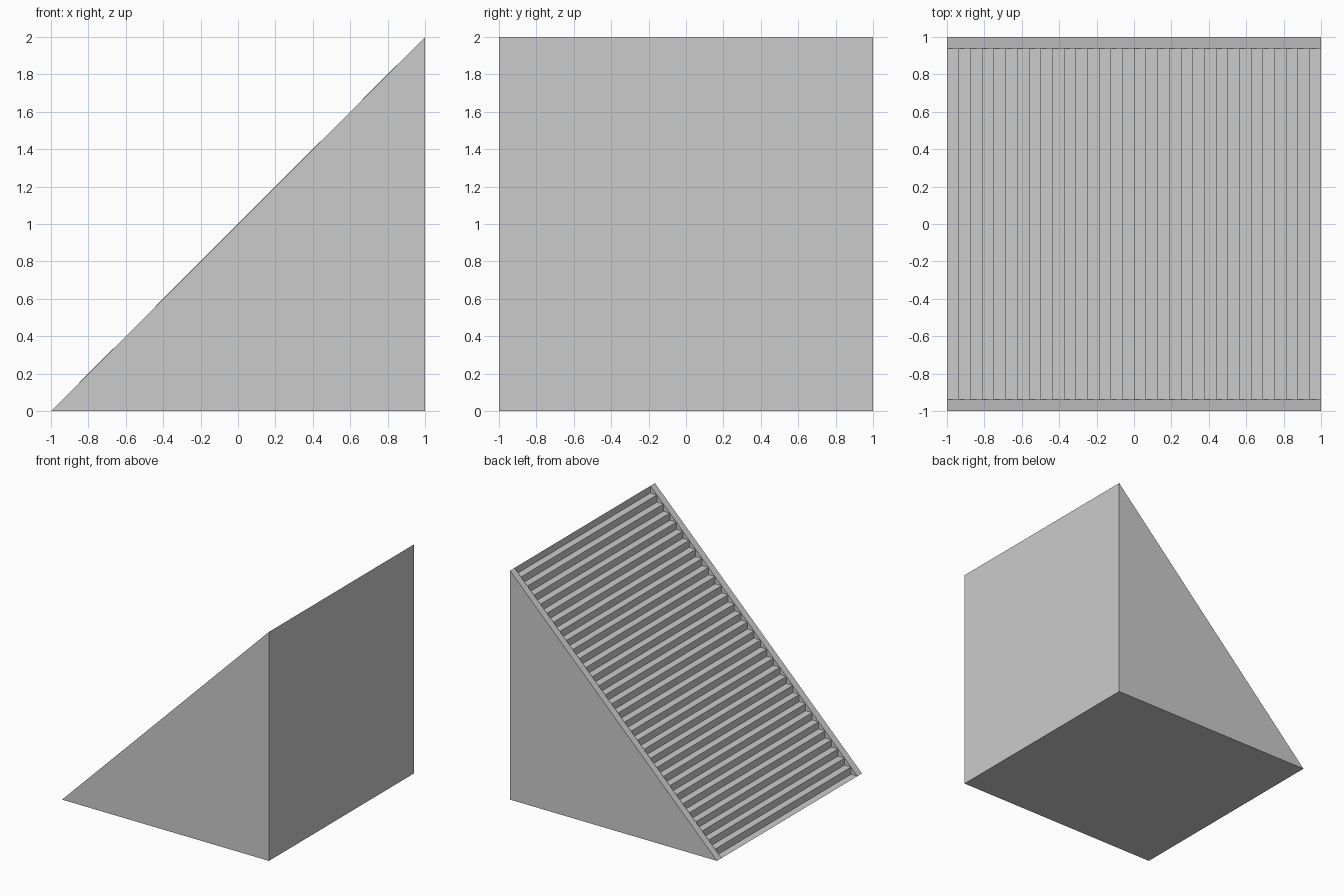
import bpy

if "Cube" in bpy.data.objects:
    bpy.data.objects.remove(bpy.data.objects["Cube"])

STEPS = 32
H = 2 / STEPS          # tread depth, riser height and cheek wall thickness
INNER = 1 - H          # inner face of the cheek walls


def sweep(profile, y0, y1):
    """Quads along y for a profile that runs anticlockwise seen from the front."""
    faces = []
    for (ax, az), (bx, bz) in zip(profile, profile[1:] + profile[:1]):
        faces.append([(ax, y0, az), (ax, y1, az), (bx, y1, bz), (bx, y0, bz)])
    return faces


def cap(profile, y, facing_front):
    pts = [(x, y, z) for x, z in profile]
    return pts if facing_front else pts[::-1]


def make_object(name, polygons):
    index, faces = {}, []
    for poly in polygons:
        faces.append([index.setdefault(p, len(index)) for p in poly])
    mesh = bpy.data.meshes.new(name)
    mesh.from_pydata(list(index), [], faces)
    mesh.update()
    obj = bpy.data.objects.new(name, mesh)
    bpy.context.collection.objects.link(obj)
    return obj


# Stair flight: stepped top, flat base and flat back as one closed profile
flight = [(-1, 0), (1, 0), (1, 2)]
for i in reversed(range(STEPS)):
    flight += [(-1 + (i + 1) * H, i * H), (-1 + i * H, i * H)]
flight.pop()
make_object("stair_flight", sweep(flight, -INNER, INNER))

# Cheek walls: sloped sides, with a small inner triangle exposed over each tread
wedge = [(-1, 0), (1, 0), (1, 2)]
teeth = [[(-1 + i * H, i * H), (-1 + (i + 1) * H, i * H),
          (-1 + (i + 1) * H, (i + 1) * H)] for i in range(STEPS)]

front = sweep(wedge, -1, -INNER) + [cap(wedge, -1, True)]
front += [cap(t, -INNER, False) for t in teeth]
make_object("front_cheek_wall", front)

back = sweep(wedge, INNER, 1) + [cap(wedge, 1, False)]
back += [cap(t, INNER, True) for t in teeth]
make_object("back_cheek_wall", back)
